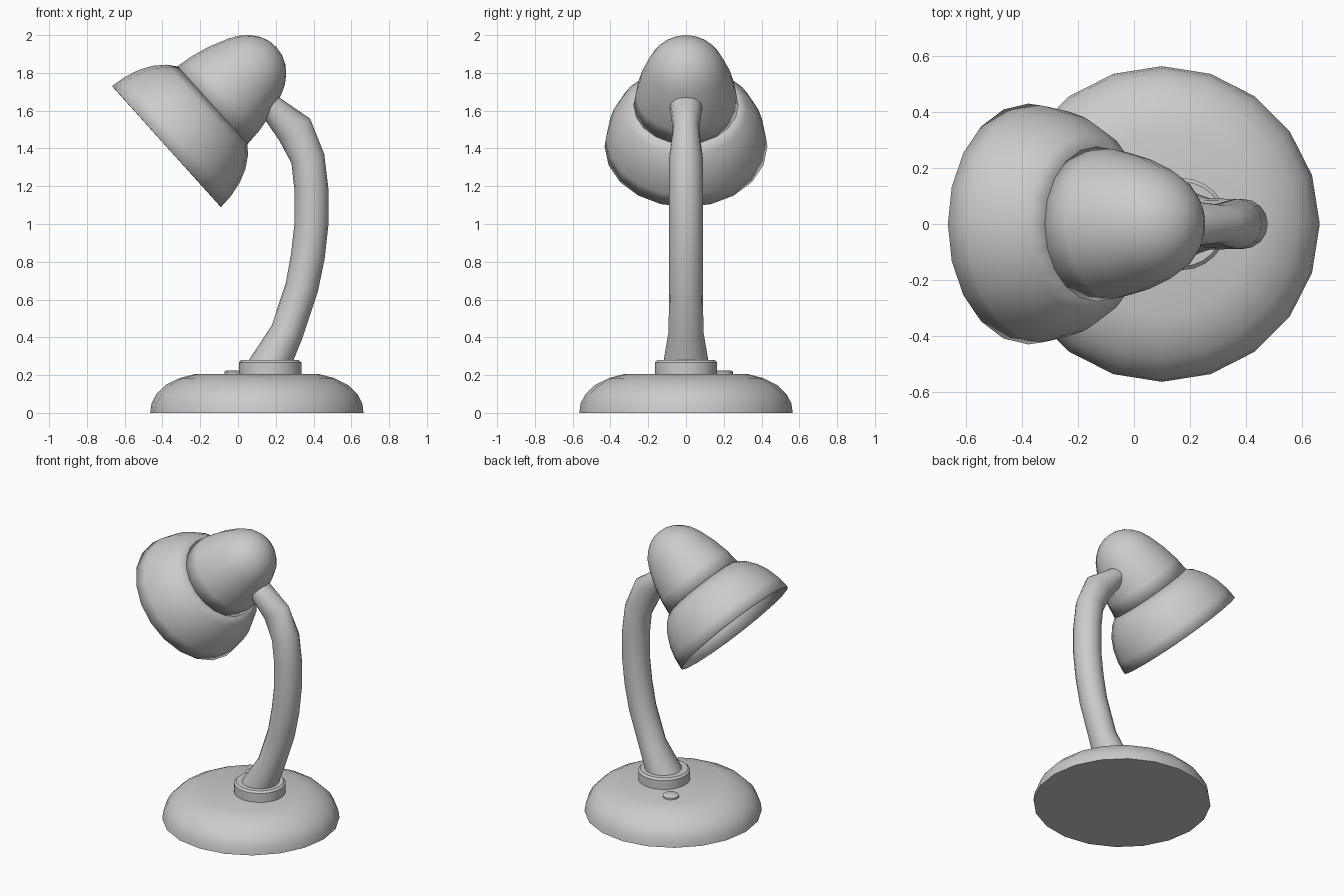
import bpy, bmesh, math
from mathutils import Matrix, Vector

if "Cube" in bpy.data.objects:
    bpy.data.objects.remove(bpy.data.objects["Cube"])


def finish(bm, name, angle=35):
    bmesh.ops.remove_doubles(bm, verts=bm.verts, dist=1e-5)
    bmesh.ops.recalc_face_normals(bm, faces=bm.faces)
    mesh = bpy.data.meshes.new(name)
    bm.to_mesh(mesh)
    bm.free()
    ob = bpy.data.objects.new(name, mesh)
    bpy.context.collection.objects.link(ob)
    bpy.ops.object.select_all(action='DESELECT')
    bpy.context.view_layer.objects.active = ob
    ob.select_set(True)
    bpy.ops.object.shade_smooth_by_angle(angle=math.radians(angle))
    return ob


def bridge(bm, rings):
    n = len(rings[0])
    for a, b in zip(rings, rings[1:]):
        for i in range(n):
            j = (i + 1) % n
            vs = list(dict.fromkeys([a[i], a[j], b[j], b[i]]))
            if len(vs) > 2:
                bm.faces.new(vs)


def lathe(name, profile, matrix, sides=20, angle=35):
    """Spin (radius, height) points around local z."""
    bm = bmesh.new()
    rings = []
    for r, z in profile:
        if r == 0:
            rings.append([bm.verts.new(matrix @ Vector((0, 0, z)))] * sides)
        else:
            rings.append([bm.verts.new(matrix @ Vector((
                r * math.cos(math.tau * i / sides), r * math.sin(math.tau * i / sides), z)))
                for i in range(sides)])
    bridge(bm, rings)
    return finish(bm, name, angle)


# weighted base
lathe("base", [(0, 0), (.565, 0), (.558, .05), (.532, .1), (.482, .148),
               (.41, .184), (.33, .205), (0, .205)], Matrix.Translation((.1, 0, 0)))

# collar where the arm enters the base
lathe("collar", [(0, .19), (.165, .19), (.165, .268), (.152, .28), (0, .28)],
      Matrix.Translation((.17, 0, 0)), sides=24)

# switch button
lathe("switch_button", [(0, .19), (.052, .19), (.052, .217), (.04, .225), (0, .225)],
      Matrix.Translation((-.02, .197, 0)), sides=16)

# curved arm: x, z, radius in the bend plane, radius across
path = [(.16, .24, .12, .123), (.176, .28, .118, .118), (.26, .43, .088, .092),
        (.338, .665, .088, .09), (.37, .83, .09, .09), (.389, 1.0, .09, .09),
        (.389, 1.18, .09, .09), (.370, 1.345, .09, .09), (.3, 1.5, .1, .07),
        (.18, 1.615, .068, .085), (.12, 1.67, .06, .08)]
bm = bmesh.new()
rings = []
for k, (x, z, rp, ry) in enumerate(path):
    a, b = path[max(k - 1, 0)], path[min(k + 1, len(path) - 1)]
    t = Vector((b[0] - a[0], b[1] - a[1])).normalized() if k > 1 else Vector((0, 1))
    rings.append([bm.verts.new((x + t.y * rp * math.cos(u), ry * math.sin(u),
                                z - t.x * rp * math.cos(u)))
                  for u in (math.tau * i / 16 for i in range(16))])
bridge(bm, rings)
bm.faces.new(rings[0])
bm.faces.new(rings[-1])
finish(bm, "arm", 50)

# tilted head: flared shade and rounded lamp housing share one axis
head = Matrix.Translation((-.378, 0, 1.41)) @ Matrix.Rotation(math.radians(48), 4, 'Y')
shade = lathe("shade", [(.431, 0), (.422, .08), (.401, .16), (.368, .23),
                        (.322, .29), (.266, .335)], head)
housing = lathe("lamp_housing", [(.277, .328), (.266, .42), (.243, .52), (.204, .63),
                                 (.176, .684), (.142, .724), (.1, .757), (.05, .778),
                                 (0, .784)], head, angle=50)
for ob in (shade, housing):
    mod = ob.modifiers.new("thickness", 'SOLIDIFY')
    mod.thickness = .012
    mod.offset = -1
